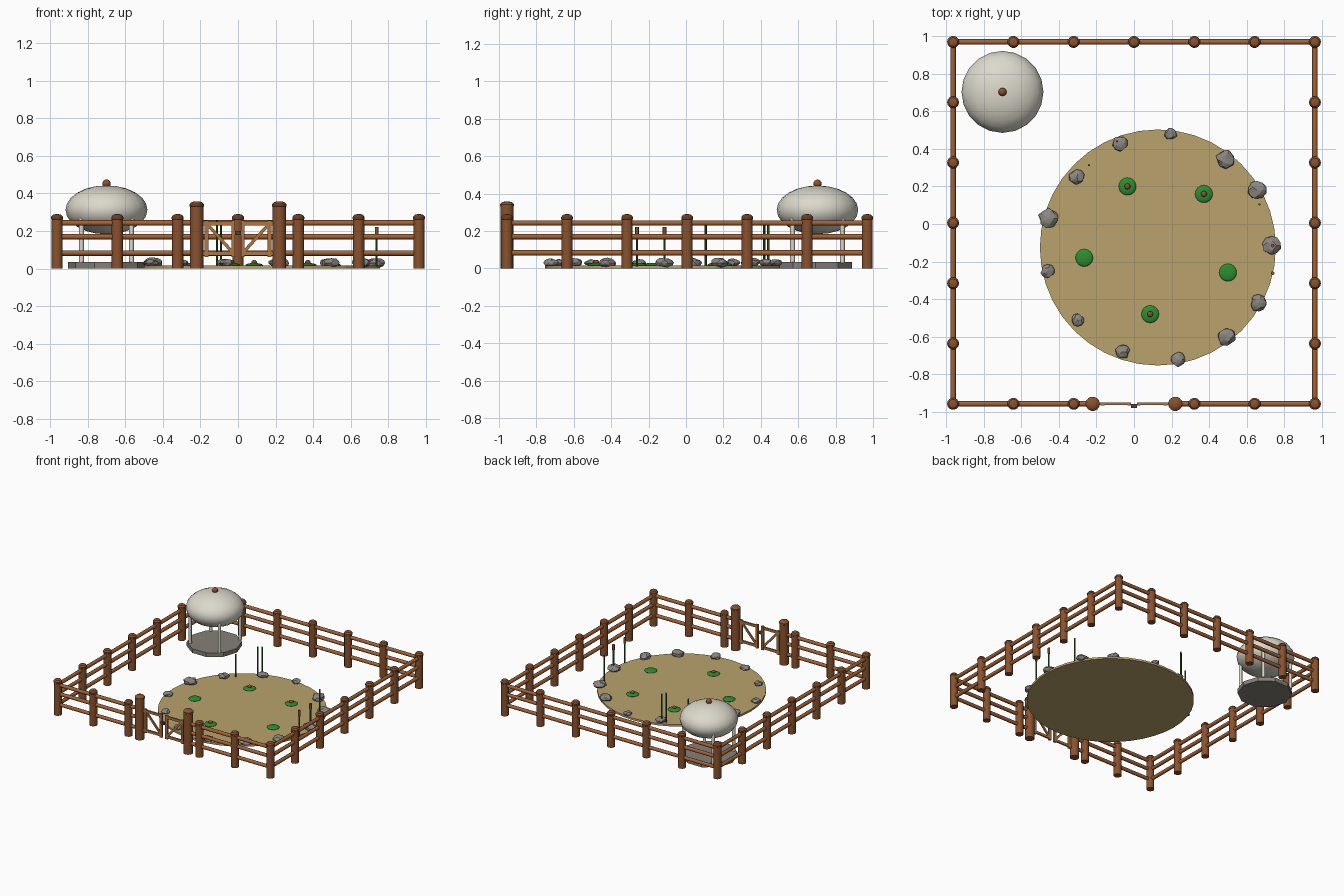
import bpy, bmesh, math, random
from mathutils import Vector, Matrix

if "Cube" in bpy.data.objects:
    bpy.data.objects.remove(bpy.data.objects["Cube"])

random.seed(4)


def mat(name, rgb):
    m = bpy.data.materials.new(name)
    m.diffuse_color = (*rgb, 1)
    m.use_nodes = True
    m.node_tree.nodes["Principled BSDF"].inputs["Base Color"].default_value = m.diffuse_color
    return m


POST = mat("dark_wood", (0.25, 0.085, 0.028))
RAIL = mat("rail_wood", (0.36, 0.125, 0.038))
GATE = mat("gate_wood", (0.43, 0.18, 0.06))
SHELL = mat("off_white", (0.72, 0.69, 0.60))
SLAB = mat("slab_stone", (0.24, 0.215, 0.185))
ROCK = mat("rock_grey", (0.26, 0.24, 0.22))
SAND = mat("sand", (0.49, 0.37, 0.155))
PAD = mat("pad_green", (0.026, 0.26, 0.03))
STEM = mat("stem_green", (0.035, 0.11, 0.018))
IRON = mat("iron", (0.06, 0.06, 0.065))


def finish(bm, name, material, smooth=None):
    bmesh.ops.recalc_face_normals(bm, faces=bm.faces)
    me = bpy.data.meshes.new(name)
    bm.to_mesh(me)
    bm.free()
    me.materials.append(material)
    ob = bpy.data.objects.new(name, me)
    bpy.context.collection.objects.link(ob)
    if smooth:
        bpy.ops.object.select_all(action='DESELECT')
        ob.select_set(True)
        bpy.context.view_layer.objects.active = ob
        bpy.ops.object.shade_smooth_by_angle(angle=math.radians(smooth))
    return ob


def lathe(name, loc, profile, sides, material, smooth=None):
    """Stack of rings (radius, z) closed at both ends."""
    bm = bmesh.new()
    rings = [[bm.verts.new((loc[0] + r * math.cos(math.tau * i / sides),
                            loc[1] + r * math.sin(math.tau * i / sides), loc[2] + z))
              for i in range(sides)] for r, z in profile]
    for a, b in zip(rings, rings[1:]):
        for i in range(sides):
            j = (i + 1) % sides
            bm.faces.new((a[i], a[j], b[j], b[i]))
    bm.faces.new(rings[0])
    bm.faces.new(rings[-1])
    return finish(bm, name, material, smooth)


def rod(name, a, b, r, material, sides=8):
    a, b = Vector(a), Vector(b)
    d = b - a
    m = Matrix.Translation((a + b) / 2) @ d.to_track_quat('Z', 'Y').to_matrix().to_4x4()
    bm = bmesh.new()
    bmesh.ops.create_cone(bm, cap_ends=True, segments=sides, radius1=r, radius2=r,
                          depth=d.length, matrix=m)
    return finish(bm, name, material, 50)


def plank(name, a, b, w, t, material):
    """Flat bar in the xz plane between two points."""
    a, b = Vector(a), Vector(b)
    d = b - a
    m = (Matrix.Translation((a + b) / 2) @ Matrix.Rotation(-math.atan2(d.z, d.x), 4, 'Y')
         @ Matrix.Diagonal((d.length, t, w, 1)))
    bm = bmesh.new()
    bmesh.ops.create_cube(bm, size=1, matrix=m)
    return finish(bm, name, material)


def ball(name, loc, scale, material, u=16, v=10):
    bm = bmesh.new()
    bmesh.ops.create_uvsphere(bm, u_segments=u, v_segments=v, radius=1,
                              matrix=Matrix.Translation(loc) @ Matrix.Diagonal((*scale, 1)))
    return finish(bm, name, material, 60)


def post(name, x, y, r, h):
    lathe(name, (x, y, 0), [(r * .97, 0), (r * .97, h - .028), (r * 1.03, h - .026),
                            (r * 1.03, h - .015), (r * .75, h - .004), (r * .3, h)],
          14, POST, 35)


# fence posts: a ring with the front middle left open for the gate
H, YO, STEP = 0.963, 0.006, 0.321
FRONT, BACK = YO - H, YO + H
for i in range(-3, 4):
    for j in range(-3, 4):
        if max(abs(i), abs(j)) == 3 and (i, j) != (0, -3):
            post("fence_post", i * STEP, YO + j * STEP, 0.031, 0.29)

# rails on all sides
GX = 0.22
for z in (0.083, 0.17, 0.243):
    rod("back_rail", (-H, BACK, z), (H, BACK, z), 0.0145, RAIL)
    for s in (-1, 1):
        rod("side_rail", (s * H, FRONT, z), (s * H, BACK, z), 0.0145, RAIL)
        rod("front_rail", (s * H, FRONT, z), (s * GX, FRONT, z), 0.0145, RAIL)

# double gate
for s in (-1, 1):
    post("gate_post", s * GX, FRONT, 0.037, 0.358)
    for x in (0.168, 0.025):
        plank("gate_stile", (s * x, FRONT, 0.062), (s * x, FRONT, 0.256), 0.02, 0.016, GATE)
    for z in (0.08, 0.24):
        plank("gate_bar", (s * 0.19, FRONT, z), (s * 0.016, FRONT, z), 0.02, 0.013, GATE)
    plank("gate_brace", (s * 0.16, FRONT, 0.232), (s * 0.03, FRONT, 0.088), 0.017, 0.01, GATE)
plank("gate_latch", (-0.016, FRONT - 0.012, 0.19), (0.016, FRONT - 0.012, 0.19), 0.02, 0.02, IRON)

# raised shelter on a slab
SX, SY = -0.70, 0.703
lathe("shelter_slab", (SX, SY - 0.01, 0), [(0.205, 0), (0.205, 0.034)], 10, SLAB)
for a in (-1, 1):
    for b in (-1, 1):
        rod("shelter_leg", (SX + a * 0.133, SY + b * 0.133, 0.03),
            (SX + a * 0.133, SY + b * 0.133, 0.27), 0.013, SHELL)
ball("shelter_shell", (SX, SY, 0.313), (0.218, 0.218, 0.13), SHELL, 20, 12)
ball("shelter_knob", (SX, SY, 0.453), (0.022, 0.022, 0.022), POST, 12, 8)

# round sandy bed
CX, CY = 0.127, -0.125
lathe("sand_bed", (CX, CY, 0), [(0.628, 0), (0.628, 0.016)], 40, SAND)

# pads, three of them with buds
for x, y, bud in ((-0.035, 0.20, 1), (0.372, 0.16, 1), (-0.265, -0.18, 0),
                  (0.50, -0.258, 0), (0.086, -0.48, 1)):
    ball("pad", (x, y, 0.018), (0.047, 0.047, 0.012), PAD)
    if bud:
        ball("bud", (x, y, 0.034), (0.016, 0.016, 0.012), POST, 10, 6)

# low-poly rocks around the edge
for x, y, r in ((-0.075, 0.43, .042), (.195, .48, .035), (.49, .345, .053), (.655, .18, .05),
                (.73, -.115, .052), (.665, -.42, .048), (.495, -.6, .05), (.235, -.72, .041),
                (-.06, -.68, .038), (-.3, -.51, .034), (-.46, -.25, .037), (-.455, .03, .055),
                (-.305, .25, .041)):
    bm = bmesh.new()
    bmesh.ops.create_icosphere(bm, subdivisions=2, radius=1)
    for v in bm.verts:
        k = random.uniform(0.8, 1.08)
        v.co = Vector((x + v.co.x * r * k, y + v.co.y * r * k, 0.03 + v.co.z * r * k * 0.55))
    finish(bm, "rock", ROCK)

# reeds, two of them with brown heads
for x, y, top, head in ((-.112, .418, .255, 0), (-.09, .44, .25, 0), (-.24, .313, .2, 0),
                        (.668, .105, .235, 0), (.738, -.115, .2, 1), (.738, -.262, .2, 1)):
    rod("reed_stem", (x, y, 0.01), (x, y, top), 0.006, STEM, 6)
    if head:
        rod("reed_head", (x, y, 0.175), (x, y, 0.222), 0.01, POST)
